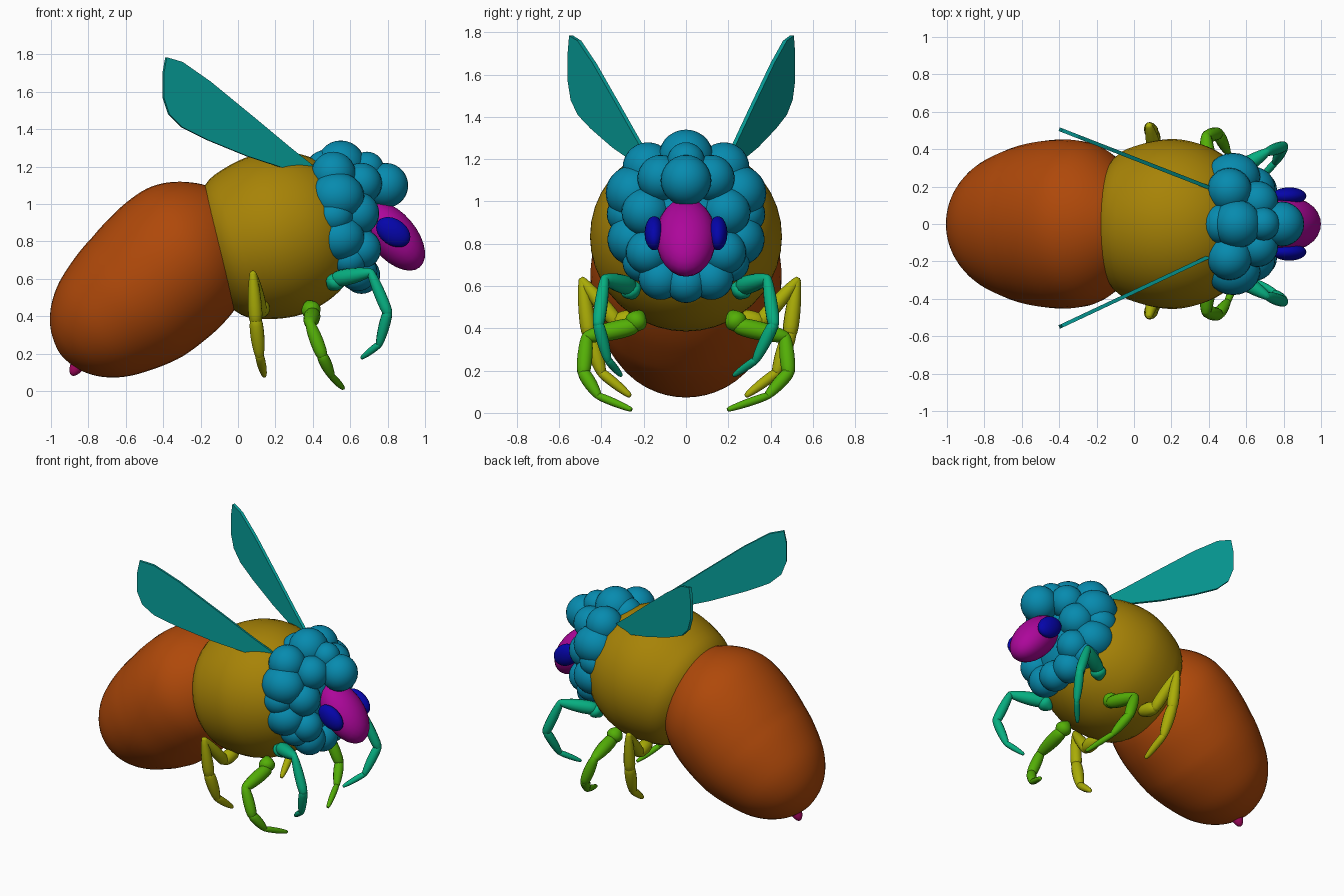
import bpy, bmesh
from math import sin, cos, pi
from mathutils import Vector, Matrix

if "Cube" in bpy.data.objects:
    bpy.data.objects.remove(bpy.data.objects["Cube"])


def finish(name, bm, colour, flat=False):
    me = bpy.data.meshes.new(name)
    bmesh.ops.recalc_face_normals(bm, faces=bm.faces[:])
    bm.to_mesh(me)
    bm.free()
    ob = bpy.data.objects.new(name, me)
    bpy.context.collection.objects.link(ob)
    mat = bpy.data.materials.new(name + "_colour")
    mat.diffuse_color = [c ** 2.2 for c in colour] + [1]
    mat.use_nodes = True
    mat.node_tree.nodes["Principled BSDF"].inputs["Base Color"].default_value = mat.diffuse_color
    me.materials.append(mat)
    for p in me.polygons:
        p.use_smooth = not flat
    return ob


def smooth_profile(prof, n):
    # Catmull-Rom through (distance, radius), rounded at both poles
    p = [Vector((prof[1][0], -prof[1][1]))] + [Vector(q) for q in prof]
    p.append(Vector((prof[-2][0], -prof[-2][1])))
    out = []
    for i in range(1, len(p) - 2):
        a, b, c, d = p[i - 1:i + 3]
        for k in range(n):
            t = k / n
            out.append(0.5 * (2 * b + (c - a) * t + (2 * a - 5 * b + 4 * c - d) * t * t
                              + (3 * b - a - 3 * c + d) * t ** 3))
    return out + [p[-2]]


def revolve(bm, origin, axis, prof, sides=32, n=4, wide=1.0, bend=0.0):
    rot = Vector(axis).to_track_quat('Z', 'Y')
    o = Vector(origin)
    prof = smooth_profile(prof, n)

    def point(s, x, y):
        return bm.verts.new(o + rot @ Vector((x * wide, y + bend * max(0, s + .1), s)))

    rings = [[point(s, r * cos(2 * pi * k / sides), r * sin(2 * pi * k / sides))
              for k in range(sides)] for s, r in prof[1:-1]]
    tips = [point(prof[j][0], 0, 0) for j in (0, -1)]
    for k in range(sides):
        m = (k + 1) % sides
        for a, b in zip(rings, rings[1:]):
            bm.faces.new((a[k], a[m], b[m], b[k]))
        bm.faces.new((tips[0], rings[0][m], rings[0][k]))
        bm.faces.new((tips[1], rings[-1][k], rings[-1][m]))


def ball(bm, centre, radii, tilt=0):
    m = (Matrix.Translation(centre) @ Matrix.Rotation(tilt, 4, 'Y')
         @ Matrix.Diagonal((*radii, 1)))
    bmesh.ops.create_uvsphere(bm, u_segments=24, v_segments=14, radius=1, matrix=m)


# Abdomen: tilted egg
bm = bmesh.new()
revolve(bm, (-.458, 0, .564), (.8, 0, .6),
        [(-.613, 0), (-.597, .085), (-.56, .165), (-.49, .245), (-.384, .315), (-.23, .371),
         (-.1, .4), (.03, .414), (.16, .416), (.29, .397), (.4, .345), (.5, .26), (.57, .16),
         (.6, 0)], 40, 4, 1.085, .09)
finish("abdomen", bm, (.68, .29, .07))

# Thorax
bm = bmesh.new()
revolve(bm, (.19, 0, .83), (.963, 0, .27),
        [(-.41, 0), (-.38, .2), (-.28, .36), (-.15, .42), (0, .445), (.13, .43),
         (.25, .385), (.35, .31), (.42, .2), (.45, 0)], 40, 4, 1.02)
finish("thorax", bm, (.65, .51, .06))

# Fluffy collar of overlapping balls, mirrored across y
bm = bmesh.new()
for x, y, z, r in [(.55, 0, 1.21, .13), (.79, 0, 1.1, .12), (.69, 0, 1.19, .09),
                   (.47, 0, 1.18, .11), (.66, 0, .62, .1), (.51, .18, 1.16, .12),
                   (.53, .25, 1.04, .13), (.54, .25, .82, .122), (.64, .19, .95, .115),
                   (.66, .18, .76, .105), (.64, .12, .64, .105), (.66, .12, 1.11, .11),
                   (.51, .28, .94, .095), (.59, .21, .71, .09)]:
    for s in ((1, -1) if y else (1,)):
        ball(bm, (x, y * s, z), (r * (1.12 if y > .2 else 1), r, r))
ball(bm, (.56, 0, .88), (.17, .24, .28))
finish("fur_collar", bm, (.06, .54, .68))

# Head and eyes
bm = bmesh.new()
ball(bm, (.83, 0, .83), (.22, .142, .123), .87)
finish("head", bm, (.67, .06, .6))
for side, s in (("left", 1), ("right", -1)):
    bm = bmesh.new()
    ball(bm, (.83, .15 * s, .85), (.1, .046, .07), .6)
    finish(side + "_eye", bm, (.05, .05, .66))

# Stinger
bm = bmesh.new()
revolve(bm, (-.84, 0, .17), (-.5, 0, -.87),
        [(-.07, 0), (-.04, .045), (.03, .04), (.08, .025), (.1, 0)], 16, 3)
finish("stinger", bm, (.68, .07, .4))

# Wings: flat blades swept up and back
outline = [(.4, 1.205), (.25, 1.19), (.05, 1.255), (-.17, 1.345), (-.3, 1.41), (-.37, 1.48),
           (-.4, 1.57), (-.4, 1.7), (-.385, 1.785), (-.3, 1.76), (-.15, 1.655),
           (.1, 1.45), (.28, 1.3)]
for side, y0, slope in (("left", .195, .39), ("right", -.175, -.47)):
    bm = bmesh.new()
    bm.faces.new([bm.verts.new((x, y0 + slope * (.4 - x), z)) for x, z in outline])
    ob = finish(side + "_wing", bm, (.06, .62, .6), True)
    mod = ob.modifiers.new("thickness", 'SOLIDIFY')
    mod.thickness = .02
    mod.offset = 0

# Legs: chains of tapered rounded segments (x, y, z, radius); left legs reach slightly differently
legs = {
    "front_leg": ((.06, .68, .5), .04, 1.0,
                  [(.5, .25, .56, .04), (.53, .27, .6, .048), (.71, .385, .635, .024),
                   (.8, .415, .42, .03), (.755, .35, .25, .02), (.665, .27, .18, .012)]),
    "middle_leg": ((.33, .68, .06), .03, 1.0,
                   [(.38, .22, .46, .045), (.4, .25, .41, .045), (.385, .47, .36, .03),
                    (.45, .485, .19, .033), (.5, .4, .08, .02), (.56, .235, .018, .013)]),
    "hind_leg": ((.66, .67, .06), 0, 1.07,
                 [(.13, .22, .45, .04), (.12, .33, .43, .04), (.08, .49, .625, .022),
                  (.095, .46, .38, .038), (.115, .4, .19, .026), (.14, .27, .085, .015)]),
}
for name, (colour, tip, reach, pts) in legs.items():
    for side, s in (("left", 1), ("right", -1)):
        path = []
        for i, (x, y, z, r) in enumerate(pts):
            y = y * (reach if s > 0 else 1) - s * tip * (0, 0, 0, 0, .5, 1)[i]
            path.append((Vector((x, y * s, z)), r))
        bm = bmesh.new()
        for (pa, r0), (pb, r1) in zip(path, path[1:]):
            length = (pb - pa).length
            revolve(bm, pa, pb - pa,
                    [(-.6 * r0, 0), (0, .85 * r0), (.5 * length, (r0 + r1) * .58),
                     (length, .9 * r1), (length + .6 * r1, 0)], 12, 3)
        finish(side + "_" + name, bm, colour)
